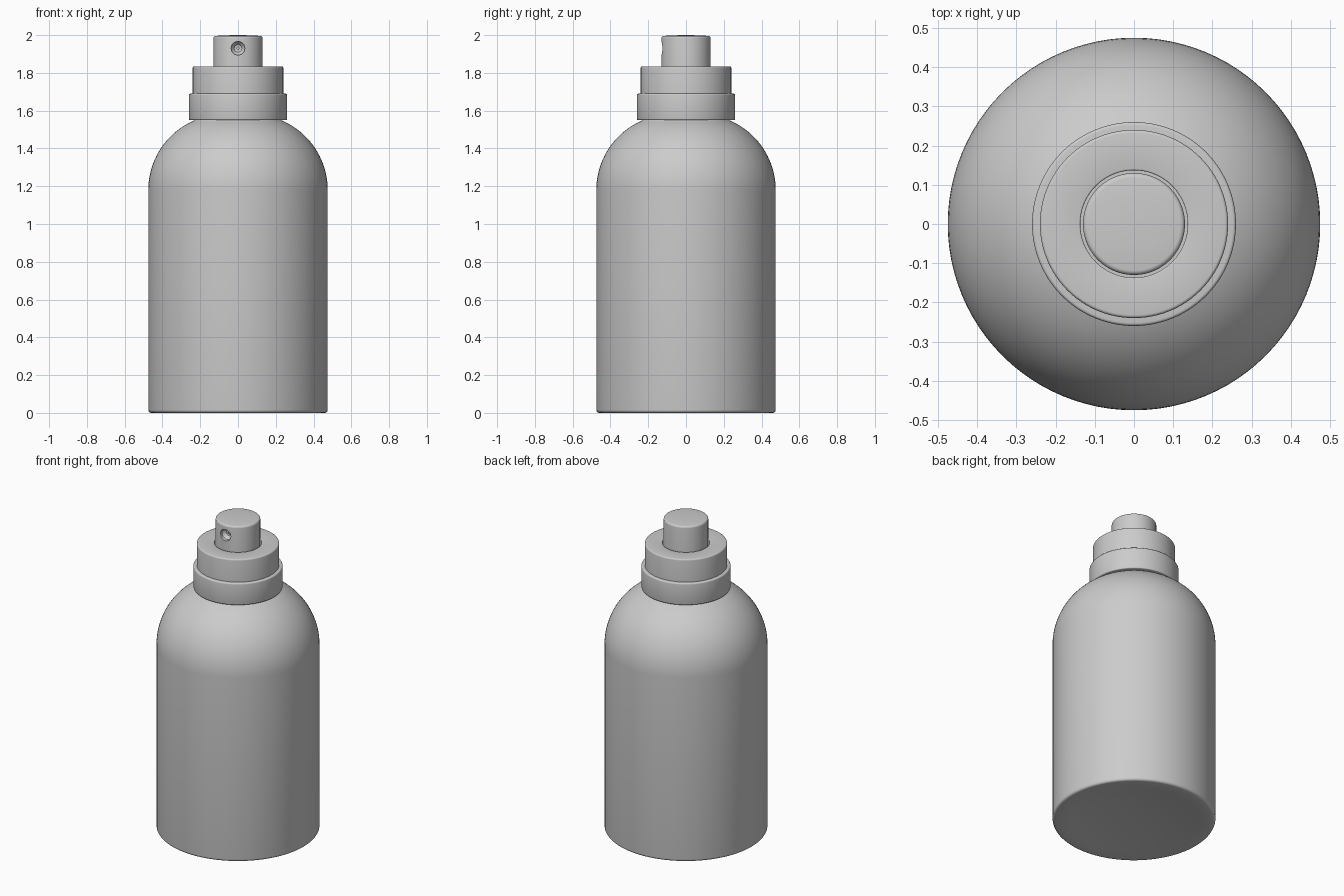
import bpy, bmesh
from math import sin, cos, pi, radians

if "Cube" in bpy.data.objects:
    bpy.data.objects.remove(bpy.data.objects["Cube"])

SEG = 96

def lathe(name, profile, closed=False):
    """Spin an (r, z) profile round the z axis; r = 0 points become poles."""
    bm = bmesh.new()
    rings = []
    for r, z in profile:
        if r < 1e-6:
            rings.append([bm.verts.new((0, 0, z))] * SEG)
        else:
            rings.append([bm.verts.new((r * cos(2 * pi * i / SEG), r * sin(2 * pi * i / SEG), z))
                          for i in range(SEG)])
    pairs = list(zip(rings, rings[1:])) + ([(rings[-1], rings[0])] if closed else [])
    for a, b in pairs:
        for i in range(SEG):
            j = (i + 1) % SEG
            bm.faces.new(list(dict.fromkeys((a[i], a[j], b[j], b[i]))))
    bmesh.ops.recalc_face_normals(bm, faces=bm.faces)
    mesh = bpy.data.meshes.new(name)
    bm.to_mesh(mesh)
    bm.free()
    obj = bpy.data.objects.new(name, mesh)
    bpy.context.collection.objects.link(obj)
    return obj

def arc(cr, cz, rad, a0, a1, n):
    return [(cr + rad * cos(radians(a0 + (a1 - a0) * i / n)),
             cz + rad * sin(radians(a0 + (a1 - a0) * i / n))) for i in range(n + 1)]

def smooth(obj):
    bpy.ops.object.select_all(action='DESELECT')
    obj.select_set(True)
    bpy.context.view_layer.objects.active = obj
    bpy.ops.object.shade_smooth_by_angle(angle=radians(35))

# Bottle: dished base, straight wall, round shoulder, hidden neck
base = [(0.42 * i / 8, 0.03 * (1 - (i / 8) ** 2)) for i in range(9)]
bottle = lathe("bottle", base + arc(0.459, 0.016, 0.016, -90, 0, 5)
               + arc(0.075, 1.18, 0.40, 0, 67, 20) + [(0.22, 1.56), (0.22, 1.66), (0, 1.66)])

# Lower neck ring
ring = lathe("neck_ring", [(0.215, 1.55)] + arc(0.254, 1.556, 0.006, -90, 0, 3)
             + arc(0.252, 1.682, 0.008, 0, 90, 4) + [(0.215, 1.69)], closed=True)

# Upper collar with a well round the button
collar = lathe("collar", [(0, 1.67), (0.24, 1.67)] + arc(0.232, 1.827, 0.008, 0, 90, 4)
               + arc(0.141, 1.831, 0.004, 90, 180, 3) + [(0.137, 1.74), (0, 1.74)])

# Spray button
button = lathe("spray_button", [(0, 1.73), (0.13, 1.73)]
               + arc(0.118, 1.984, 0.012, 0, 90, 5) + [(0.06, 1.999), (0, 2.0)])

# Dished spray hole cut in the front of the button
cutter = lathe("hole_cutter", [(0, 0.045), (0.02, 0.04), (0.036, 0.02), (0.036, -0.05), (0, -0.05)])
cutter.rotation_euler = (radians(-90), 0, 0)
cutter.location = (0, -0.13, 1.93)
cutter.hide_render = True
mod = button.modifiers.new("spray_hole", 'BOOLEAN')
mod.operation = 'DIFFERENCE'
mod.solver = 'EXACT'
mod.object = cutter
bpy.context.view_layer.objects.active = button
bpy.ops.object.modifier_apply(modifier=mod.name)
bpy.data.objects.remove(cutter, do_unlink=True)

# Small outlet at the bottom of the hole
outlet = lathe("spray_outlet", [(0, -0.006), (0.011, -0.006), (0.011, 0.008),
                                (0.006, 0.008), (0.006, 0.0), (0, 0.0)])
outlet.rotation_euler = (radians(90), 0, 0)
outlet.location = (0, -0.087, 1.93)

for part in (bottle, ring, collar, button, outlet):
    smooth(part)
